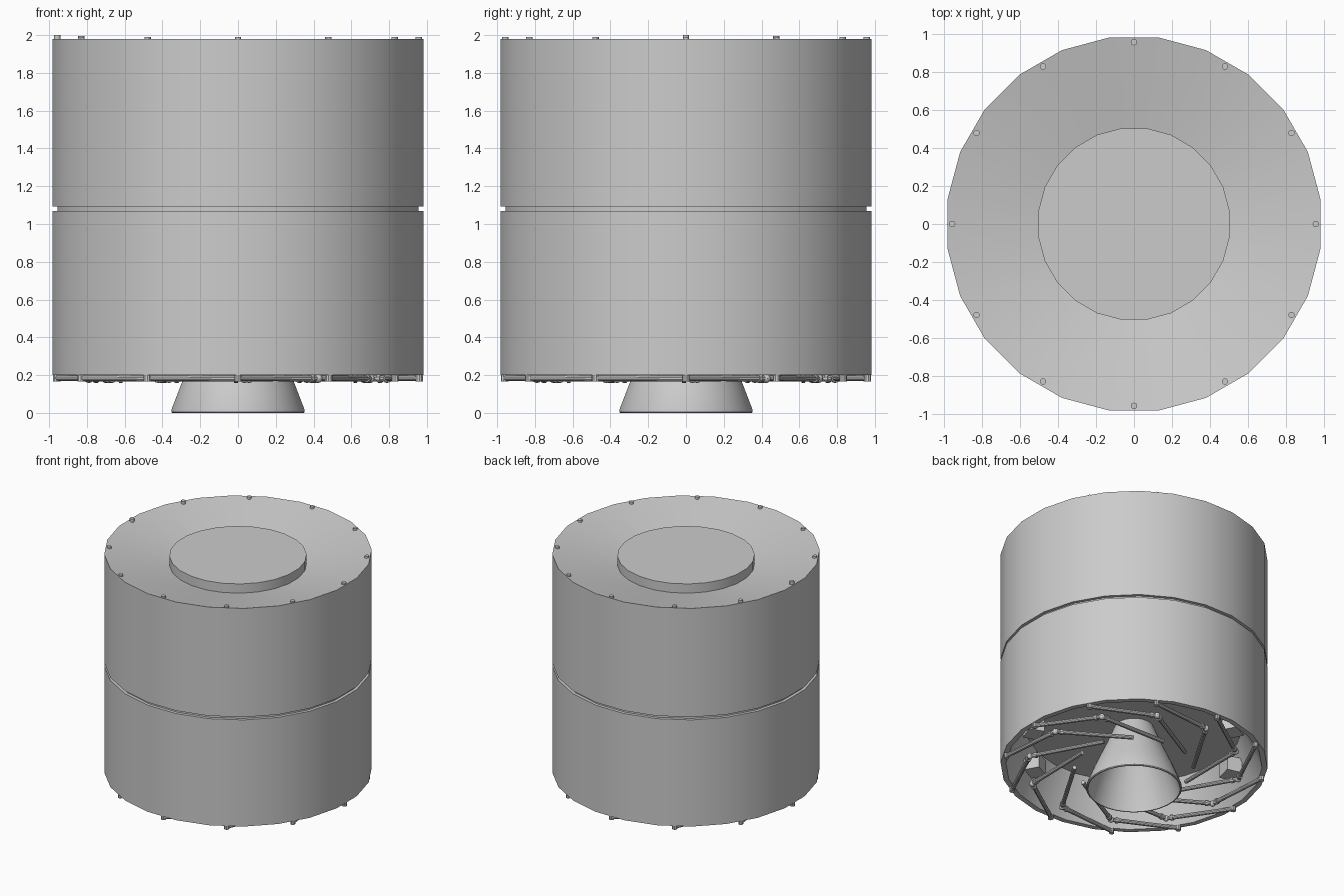
import bpy, bmesh, math
from mathutils import Vector

if "Cube" in bpy.data.objects:
    bpy.data.objects.remove(bpy.data.objects["Cube"])

grey = bpy.data.materials.new("plain grey")
grey.diffuse_color = (0.6, 0.6, 0.6, 1)
grey.use_nodes = True
grey.node_tree.nodes["Principled BSDF"].inputs["Base Color"].default_value = grey.diffuse_color


def finish(name, bm):
    bmesh.ops.recalc_face_normals(bm, faces=bm.faces)
    me = bpy.data.meshes.new(name)
    bm.to_mesh(me)
    bm.free()
    me.materials.append(grey)
    ob = bpy.data.objects.new(name, me)
    bpy.context.collection.objects.link(ob)
    bpy.context.view_layer.objects.active = ob
    ob.select_set(True)
    bpy.ops.object.shade_smooth_by_angle(angle=math.radians(31))
    ob.select_set(False)
    return ob


def lathe(name, profile, sides=24):
    """Revolve (radius, z) points; radius 0 closes the end."""
    bm = bmesh.new()
    rings = []
    for r, z in profile:
        if r == 0:
            rings.append([bm.verts.new((0, 0, z))] * sides)
        else:
            angs = [2 * math.pi * (i + 0.5) / sides for i in range(sides)]
            rings.append([bm.verts.new((r * math.cos(a), r * math.sin(a), z)) for a in angs])
    for lo, hi in zip(rings, rings[1:]):
        for i in range(sides):
            j = (i + 1) % sides
            bm.faces.new(list(dict.fromkeys((lo[i], lo[j], hi[j], hi[i]))))
    return finish(name, bm)


def polar(r, deg, z):
    a = math.radians(deg)
    return Vector((r * math.cos(a), r * math.sin(a), z))


def rod(bm, a, b, r, sides=10):
    d = b - a
    m = d.to_track_quat('Z', 'Y').to_matrix().to_4x4()
    m.translation = (a + b) / 2
    bmesh.ops.create_cone(bm, cap_ends=True, segments=sides, radius1=r,
                          radius2=r, depth=d.length, matrix=m)


# Drum with groove, dished top, raised hub and hollow underside
lathe("drum_body", [(0, 0.52), (0.80, 0.52), (0.95, 0.20), (0.99, 0.20),
                    (0.99, 1.07), (0.965, 1.07), (0.965, 1.093), (0.99, 1.093),
                    (0.99, 1.98), (0.508, 1.88), (0.508, 1.955), (0, 1.955)])

# Open nozzle with a thin lip
lathe("nozzle", [(0.125, 0.57), (0.21, 0.36), (0.295, 0.17), (0.355, 0.015),
                 (0.355, 0.006), (0.35, 0.0), (0.342, 0.0), (0.285, 0.17),
                 (0.2, 0.36), (0.13, 0.51), (0, 0.51)], 32)

# Pegs around the top rim, the left ones standing taller
bm = bmesh.new()
for k in range(12):
    top = {6: 2.0, 5: 1.995}.get(k, 1.989)
    rod(bm, polar(0.957, 30 * k, 1.93), polar(0.957, 30 * k, top), 0.017, 12)
finish("rim_pegs", bm)

# Swirl of folded struts, each hinged to the lower rim
bm = bmesh.new()
for k in range(12):
    a = 2.5 + 30 * k
    joint = polar(0.79, a, 0.182)
    outer = polar(0.96, a - 32.5, 0.185)
    inner = polar(0.44, a + 47, 0.185)
    rod(bm, outer + Vector((0, 0, -0.018)), outer + Vector((0, 0, 0.04)), 0.02)
    rod(bm, outer, joint, 0.016)
    rod(bm, joint, inner, 0.016)
    for end in (outer, inner):          # collars beside the joint
        d = (end - joint).normalized()
        rod(bm, joint + d * 0.035, joint + d * 0.055, 0.023)
    s = bmesh.ops.create_uvsphere(bm, u_segments=10, v_segments=6, radius=0.024)
    bmesh.ops.translate(bm, verts=s["verts"], vec=joint)
finish("folded_struts", bm)

# Small equipment boxes inside the underside
for i, deg in enumerate((118, 165, -20, -62)):
    bm = bmesh.new()
    bmesh.ops.create_cube(bm, size=1)
    bmesh.ops.scale(bm, verts=bm.verts, vec=(0.12, 0.14, 0.12))
    ob = finish("equipment_box_%d" % (i + 1), bm)
    ob.location = polar(0.79, deg, 0.37)
    ob.rotation_euler.z = math.radians(deg)
